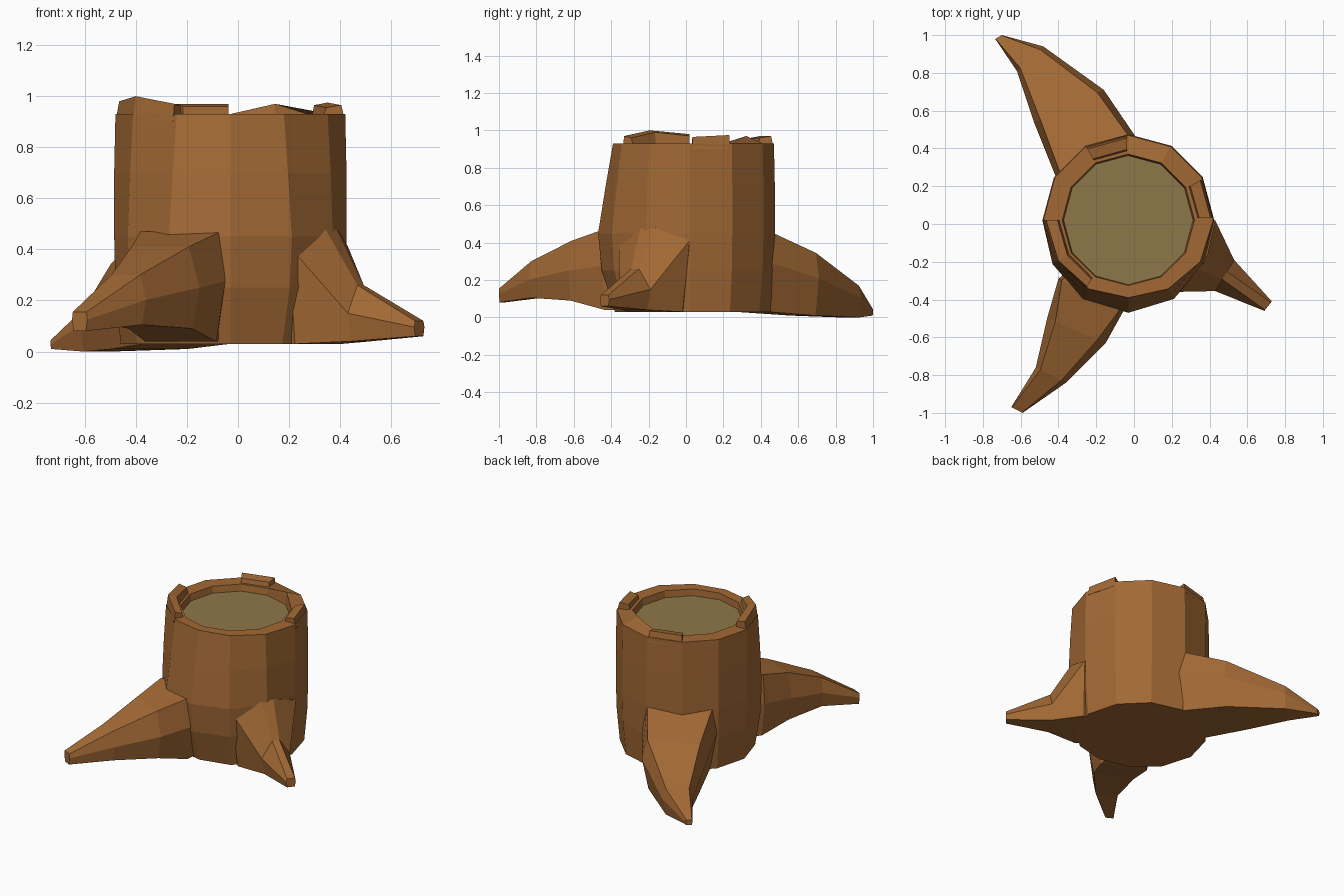
import bpy, bmesh, math
from mathutils import Vector

if "Cube" in bpy.data.objects:
    bpy.data.objects.remove(bpy.data.objects["Cube"])

CX, CY, N = -0.03, 0.02, 12


def material(name, rgb):
    m = bpy.data.materials.new(name)
    m.diffuse_color = (*rgb, 1)
    m.use_nodes = True
    m.node_tree.nodes["Principled BSDF"].inputs["Base Color"].default_value = m.diffuse_color
    return m


BARK = material("bark", (0.36, 0.14, 0.035))
WOOD = material("cut_wood", (0.27, 0.185, 0.065))


def loft(name, rings, mat, cap=True):
    """Skin a list of equal-length closed rings."""
    bm = bmesh.new()
    vs = [[bm.verts.new(p) for p in ring] for ring in rings]
    n = len(rings[0])
    for a, b in zip(vs, vs[1:]):
        for i in range(n):
            j = (i + 1) % n
            bm.faces.new((a[i], a[j], b[j], b[i]))
    bm.faces.new(vs[0])
    if cap and len(vs) > 1:
        bm.faces.new(vs[-1])
    bmesh.ops.recalc_face_normals(bm, faces=bm.faces[:])
    me = bpy.data.meshes.new(name)
    bm.to_mesh(me)
    bm.free()
    ob = bpy.data.objects.new(name, me)
    bpy.context.collection.objects.link(ob)
    me.materials.append(mat)
    return ob


def polar(deg, r, z, front=None):
    """Point around the trunk axis; 'front' replaces the radius towards -y."""
    a = math.radians(deg)
    if front is not None:
        r += (front - r) * max(0, -math.sin(a)) ** 2
    return Vector((CX + r * math.cos(a), CY + r * math.sin(a), z))


# Trunk: outer wall, flat rim, then inner wall down below the cut face
rings = []
for z, r, front in [(0.03, 0.43, 0.40), (0.25, 0.45, 0.47), (0.45, 0.455, 0.49),
                    (0.70, 0.455, 0.45), (0.93, 0.45, 0.41),
                    (0.93, 0.35, 0.345), (0.87, 0.34, 0.34)]:
    rings.append([polar(i * 360 / N, r, z, front) for i in range(N)])
rings[5][2].z = 0.97          # splintered peak at the back of the inner rim
loft("trunk", rings, BARK)

# Cut face
loft("cut_face", [[polar(i * 360 / N, 0.345, z) for i in range(N)] for z in (0.86, 0.885)], WOOD)

# Raised bark pieces on the rim: (angle, height) along each piece
pieces = [
    [(2, 0.965), (29, 0.975)],
    [(91, 0.97), (120, 0.97)],
    [(180, 0.98), (210, 1.0), (238, 0.97)],
]
for k, piece in enumerate(pieces):
    slices = []
    for ang, h in piece:
        slices.append([polar(ang, 0.45, 0.90, 0.412), polar(ang, 0.435, h, 0.405),
                       polar(ang, 0.375, h - 0.01, 0.365), polar(ang, 0.36, 0.90, 0.35)])
    loft(f"raised_bark_{k + 1}", slices, BARK)

# Roots: per section left xy, right xy, bottom z, top z, top width ratio, shoulder ratio
roots = {
    "back_left_root": [
        (-0.41, 0.24, 0.01, 0.46, 0.03, 0.46, 0.88, 0.6),
        (-0.53, 0.54, -0.16, 0.71, 0.01, 0.345, 0.82, 0.6),
        (-0.62, 0.81, -0.48, 0.94, 0.0, 0.17, 0.75, 0.6),
        (-0.735, 0.98, -0.70, 1.0, 0.01, 0.045, 0.9, 0.5),
    ],
    "front_left_root": [
        (-0.40, -0.29, -0.05, -0.45, 0.04, 0.47, 0.9, 0.55),
        (-0.46, -0.50, -0.15, -0.63, 0.09, 0.41, 0.72, 0.5),
        (-0.52, -0.76, -0.36, -0.84, 0.105, 0.30, 0.7, 0.5),
        (-0.65, -0.97, -0.59, -1.0, 0.08, 0.155, 0.9, 0.6),
    ],
    "right_root": [
        (0.43, 0.02, 0.20, -0.36, 0.03, 0.48, 0.2, 0.85),
        (0.53, -0.19, 0.43, -0.355, 0.04, 0.26, 0.25, 0.5),
        (0.73, -0.41, 0.69, -0.46, 0.06, 0.12, 0.8, 0.6),
    ],
}


def section(lx, ly, rx, ry, zb, zt, top, shoulder):
    left, right = Vector((lx, ly)), Vector((rx, ry))
    mid, half = (left + right) / 2, (right - left) / 2
    zs = zb + (zt - zb) * shoulder
    return [(mid + half * f).to_3d() + Vector((0, 0, z)) for f, z in
            [(-0.8, zb), (-1, zs), (-top, zt), (top, zt), (1, zs), (0.8, zb)]]


axis = Vector((CX, CY, 0))
for name, data in roots.items():
    secs = [section(*d) for d in data]
    # right root ridge follows the trunk's corner
    if name == "right_root":
        for i in (2, 3):
            secs[0][i] += Vector((0.05, -0.035, 0))
    # buried start inside the trunk so the root grows out of it
    start = [Vector((*p.xy.lerp(axis.xy, 0.5), p.z)) for p in secs[0]]
    loft(name, [start] + secs, BARK)
